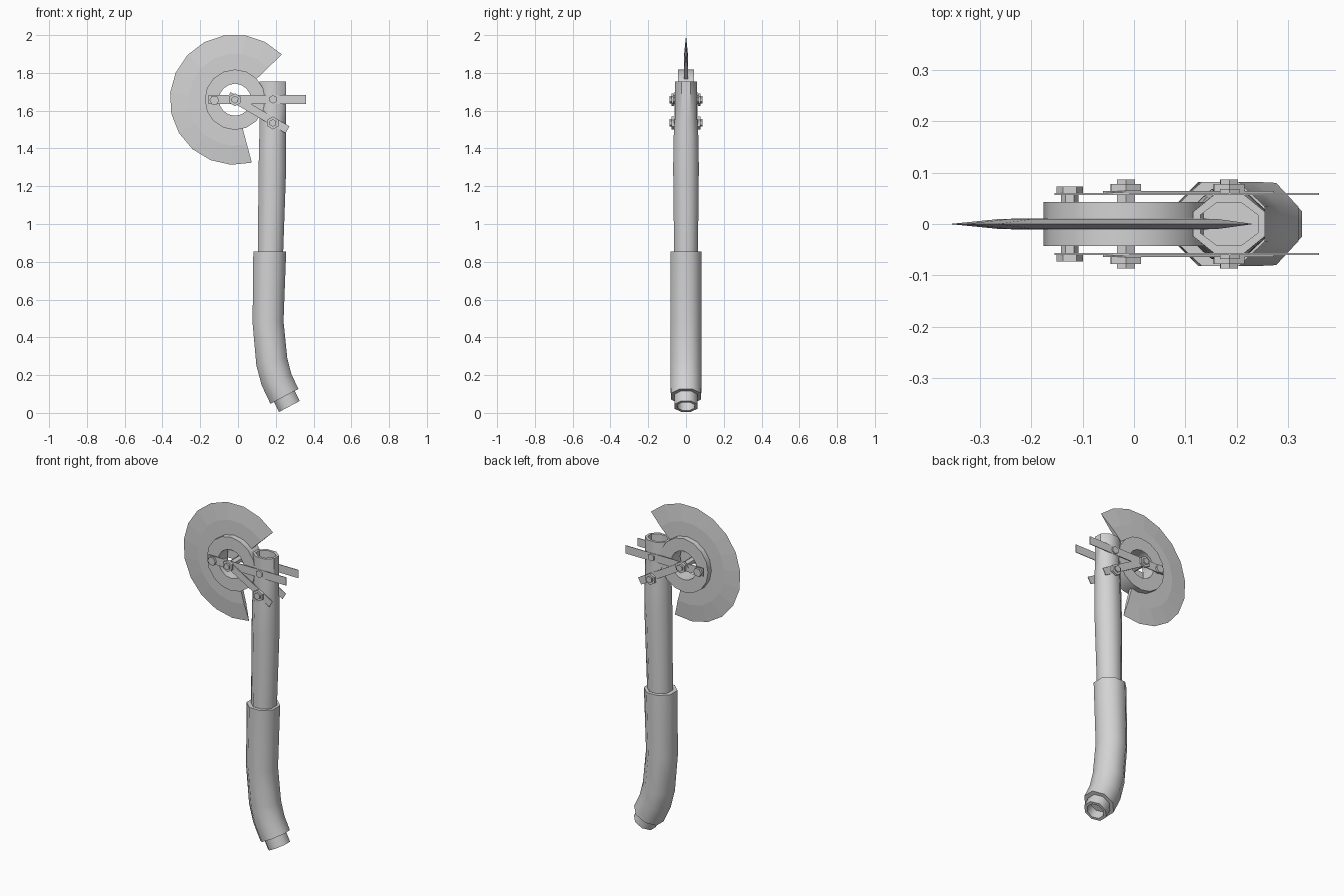
import bpy, bmesh
from math import sin, cos, pi, radians, atan2, hypot
from mathutils import Vector

default = bpy.data.objects.get("Cube")
if default:
    bpy.data.objects.remove(default, do_unlink=True)

steel = bpy.data.materials.new("plain_grey")
steel.use_nodes = True
grey = (0.65, 0.65, 0.65, 1)
steel.diffuse_color = grey
steel.node_tree.nodes["Principled BSDF"].inputs["Base Color"].default_value = grey

HUB = Vector((-0.016, 0, 1.658))      # centre of blade and drum
PIVOT = Vector((0.185, 0, 1.535))     # lower brace bolt


def finish(name, bm, smooth=None):
    bmesh.ops.recalc_face_normals(bm, faces=bm.faces)
    mesh = bpy.data.meshes.new(name)
    bm.to_mesh(mesh)
    bm.free()
    mesh.materials.append(steel)
    ob = bpy.data.objects.new(name, mesh)
    bpy.context.collection.objects.link(ob)
    if smooth:
        bpy.ops.object.select_all(action='DESELECT')
        ob.select_set(True)
        bpy.context.view_layer.objects.active = ob
        bpy.ops.object.shade_smooth_by_angle(angle=radians(smooth))
    return ob


def skin(name, rings, closed=False, smooth=None):
    """Join equal rings of points; cap the ends unless closed."""
    bm = bmesh.new()
    loops = [[bm.verts.new(p) for p in ring] for ring in rings]
    n = len(loops[0])
    pairs = list(zip(loops, loops[1:]))
    if closed:
        pairs.append((loops[-1], loops[0]))
    for a, b in pairs:
        for i in range(n):
            j = (i + 1) % n
            bm.faces.new((a[i], a[j], b[j], b[i]))
    if not closed:
        bm.faces.new(loops[0])
        bm.faces.new(loops[-1])
    return finish(name, bm, smooth)


def octagon(x, z, tilt, rx, ry):
    """Octagonal section in the xz path, tilted in degrees about y."""
    t, k = radians(tilt), 1 / cos(pi / 8)
    pts = []
    for i in range(8):
        a = (i + 0.5) * pi / 4
        u = rx * k * cos(a)
        pts.append((x + u * cos(t), ry * k * sin(a), z + u * sin(t)))
    return pts


def tube(name, sections):
    return skin(name, [octagon(*s) for s in sections], smooth=50)


def sweep(name, profile, start, end, steps, closed=False, smooth=None):
    """Turn a (radius, y) profile about the hub."""
    rings = []
    for i in range(steps if closed else steps + 1):
        a = radians(start + (end - start) * i / steps)
        rings.append([HUB + Vector((r * cos(a), y, r * sin(a))) for r, y in profile])
    return skin(name, rings, closed, smooth)


def bar(name, a, b, width, y, thick=0.004):
    """Flat strap between two points of the xz plane."""
    dx, dz = b[0] - a[0], b[1] - a[1]
    s = width / 2 / hypot(dx, dz)
    ox, oz = -dz * s, dx * s
    outline = [(a[0] + ox, a[1] + oz), (b[0] + ox, b[1] + oz),
               (b[0] - ox, b[1] - oz), (a[0] - ox, a[1] - oz)]
    return skin(name, [[(x, y + d, z) for x, z in outline]
                       for d in (-thick / 2, thick / 2)])


def prism(name, x, z, r, y0, y1, turn=0):
    """Six-sided bolt part along y."""
    angles = [turn + i * pi / 3 for i in range(6)]
    return skin(name, [[(x + r * cos(a), y, z + r * sin(a)) for a in angles]
                       for y in (y0, y1)])


# Handle pipe, with a hollow top
tube("handle_pipe", [
    (0.166, 0.60, 0, 0.067, 0.062), (0.172, 0.85, -2, 0.067, 0.063),
    (0.182, 1.30, -1, 0.073, 0.068), (0.184, 1.47, 0, 0.071, 0.065),
    (0.185, 1.56, 0, 0.070, 0.059), (0.185, 1.755, 0, 0.070, 0.057),
    (0.185, 1.755, 0, 0.056, 0.042), (0.185, 1.70, 0, 0.056, 0.042)])

# Curved grip sleeve
tube("grip", [
    (0.168, 0.855, 0, 0.087, 0.082), (0.159, 0.48, 3, 0.082, 0.082),
    (0.179, 0.27, 13, 0.084, 0.082), (0.204, 0.175, 20, 0.084, 0.082),
    (0.246, 0.0875, 28, 0.084, 0.080)])

# Hollow pipe end below the grip
tube("pipe_end", [
    (0.236, 0.107, 28, 0.062, 0.060), (0.272, 0.034, 28, 0.062, 0.060),
    (0.272, 0.034, 28, 0.046, 0.045), (0.245, 0.085, 28, 0.046, 0.045)])

# Crescent blade with a sharp outer edge, on an open drum
sweep("blade", [(0.15, -0.011), (0.245, -0.010), (0.345, 0),
                (0.245, 0.010), (0.15, 0.011)], 44, 285, 13)
sweep("drum", [(0.085, -0.043), (0.16, -0.043), (0.16, 0.043), (0.085, 0.043)],
      0, 360, 16, closed=True, smooth=40)

# Axle through the drum
brace_angle = atan2(PIVOT.z - HUB.z, PIVOT.x - HUB.x)
prism("axle", HUB.x, HUB.z, 0.02, -0.07, 0.07, brace_angle)

# Straps and bolts, the same on front and back
for side, s in (("front", -1), ("back", 1)):
    bar(side + "_long_strap", (-0.155, 1.66), (0.36, 1.66), 0.048, s * 0.058)
    bar(side + "_brace_strap", (-0.05, 1.68), (0.262, 1.499), 0.042, s * 0.0625)
    for part, p in (("hub", HUB), ("brace", PIVOT)):
        prism(f"{side}_{part}_nut", p.x, p.z, 0.034, s * 0.064, s * 0.078, brace_angle)
        prism(f"{side}_{part}_bolt_tip", p.x, p.z, 0.02, s * 0.045, s * 0.087, brace_angle)
    prism(side + "_drum_bolt_stem", -0.125, 1.656, 0.017, s * 0.040, s * 0.060)
    prism(side + "_drum_bolt_head", -0.125, 1.656, 0.026, s * 0.058, s * 0.073)
    prism(side + "_strap_bolt", 0.186, 1.66, 0.022, s * 0.050, s * 0.068, pi / 6)
